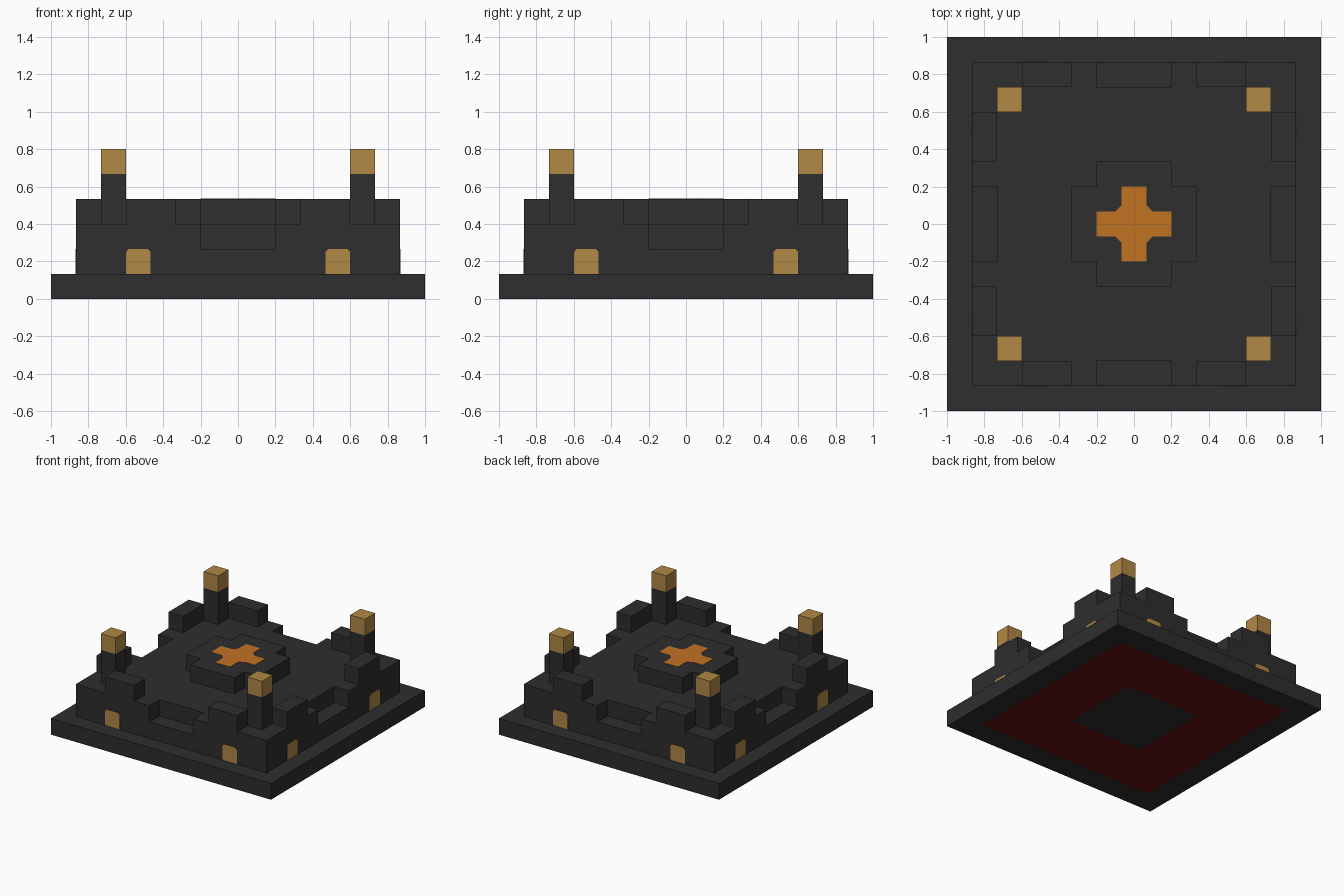
import bpy, bmesh, math
from mathutils import Matrix, Vector

if "Cube" in bpy.data.objects:
    bpy.data.objects.remove(bpy.data.objects["Cube"])

U = 2 / 15  # one block of the design


def srgb(r, g, b):
    def lin(c):
        c /= 255
        return c / 12.92 if c <= 0.04045 else ((c + 0.055) / 1.055) ** 2.4
    return (lin(r), lin(g), lin(b), 1)


def material(name, colour):
    m = bpy.data.materials.new(name)
    m.use_nodes = True
    m.diffuse_color = colour
    bsdf = m.node_tree.nodes["Principled BSDF"]
    bsdf.inputs["Base Color"].default_value = colour
    bsdf.inputs["Roughness"].default_value = 0.9
    return m


STONE = material("dark stone", srgb(46, 46, 46))
GOLD = material("gold", srgb(177, 136, 70))
LAVA = material("orange", srgb(193, 115, 34))
RED = material("deep red", srgb(100, 13, 15))


def finish(name, bm, *mats):
    bmesh.ops.recalc_face_normals(bm, faces=bm.faces)
    mesh = bpy.data.meshes.new(name)
    bm.to_mesh(mesh)
    bm.free()
    for m in mats:
        mesh.materials.append(m)
    ob = bpy.data.objects.new(name, mesh)
    bpy.context.collection.objects.link(ob)
    return ob


def prism(name, outline, z0, z1, mat, turn=None):
    """Extrude a flat outline (in blocks) from z0 to z1."""
    bm = bmesh.new()
    face = bm.faces.new([bm.verts.new((x * U, y * U, z0 * U)) for x, y in outline])
    new = bmesh.ops.extrude_face_region(bm, geom=[face])["geom"]
    bmesh.ops.translate(bm, vec=(0, 0, (z1 - z0) * U),
                        verts=[v for v in new if isinstance(v, bmesh.types.BMVert)])
    if turn:
        bmesh.ops.transform(bm, matrix=turn, verts=bm.verts)
    return finish(name, bm, mat)


def rect(x0, x1, y0, y1):
    return [(x0, y0), (x1, y0), (x1, y1), (x0, y1)]


def four_way(quarter):
    """Repeat an outline quarter around the centre."""
    pts = list(quarter)
    full = []
    for _ in range(4):
        full += pts
        pts = [(-y, x) for x, y in pts]
    return full


# Base slab, with a red square and a dark centre set into its underside
bm = bmesh.new()
bmesh.ops.create_cube(bm, size=1, matrix=Matrix.Translation((0, 0, U / 2))
                      @ Matrix.Diagonal((2, 2, U, 1)))
bm.normal_update()
under = min(bm.faces, key=lambda f: f.normal.z)
bmesh.ops.inset_region(bm, faces=[under], thickness=2 * U)
under.material_index = 1
bmesh.ops.inset_region(bm, faces=[under], thickness=5 * U)
under.material_index = 0
finish("base_slab", bm, STONE, RED)

# Fortress body: solid lower storey, upper storey notched at each wall centre
prism("lower_storey", rect(-6.5, 6.5, -6.5, 6.5), 1, 2, STONE)
prism("upper_storey",
      four_way([(-6.5, -6.5), (-1.5, -6.5), (-1.5, -5.5), (1.5, -5.5), (1.5, -6.5)]),
      2, 3, STONE)

# Raised central dais with its glowing cross
prism("dais", four_way([(-1.5, -2.5), (1.5, -2.5), (1.5, -1.5)]), 3, 4, STONE)
prism("glowing_cross",
      four_way([(-0.5, -1.5), (0.5, -1.5), (0.5, -0.75), (0.75, -0.5)]),
      4, 4.02, LAVA)

# Battlements and doorways on every wall
door = [(-0.5, 0), (0.5, 0), (0.5, 0.87), (0.37, 1), (-0.37, 1), (-0.5, 0.87)]
for i, side in enumerate(("front", "left", "back", "right")):
    spin = Matrix.Rotation(i * math.pi / 2, 4, "Z")
    for s, end in ((-1, "a"), (1, "b")):
        prism(f"{side}_battlement_{end}",
              rect(s * 3.5 - 1, s * 3.5 + 1, -6.5, -5.5), 3, 4, STONE, spin)
        upright = (spin @ Matrix.Translation(Vector((s * 4, -6.5, 1)) * U)
                   @ Matrix.Rotation(math.pi / 2, 4, "X"))
        prism(f"{side}_doorway_{end}", door, 0, 0.02, GOLD, upright)

# Corner towers with golden caps
for x, a in ((-5, "right"), (5, "left")):
    for y, b in ((-5, "front"), (5, "back")):
        spot = rect(x - 0.5, x + 0.5, y - 0.5, y + 0.5)
        prism(f"{b}_{a}_tower", spot, 3, 5, STONE)
        prism(f"{b}_{a}_tower_cap", spot, 5, 6, GOLD)
